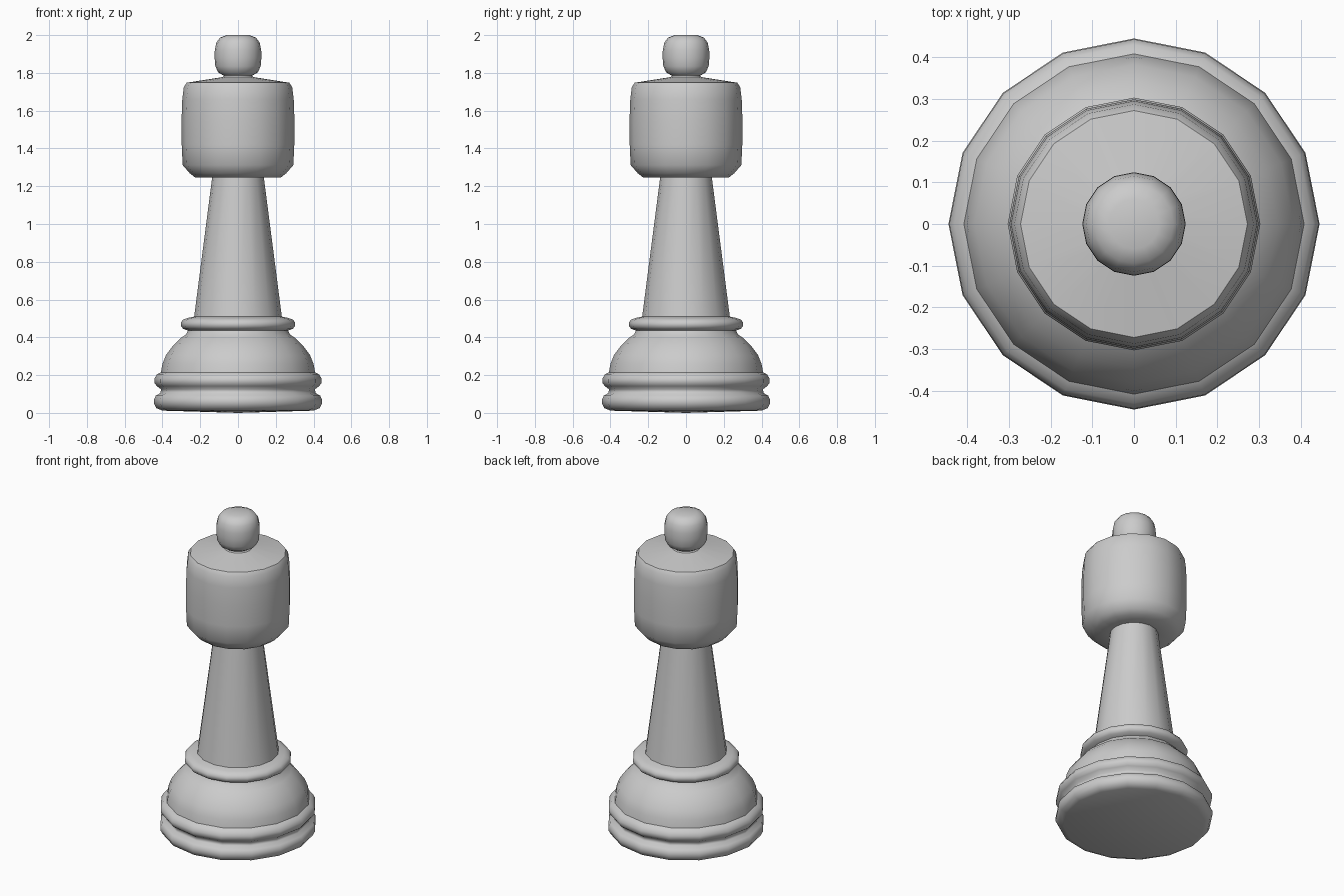
import bpy
from math import cos, sin, pi, radians

SIDES = 16


def lathe(name, profile, angle=40):
    """Revolve (radius, z) points around z; radius 0 makes a pole."""
    verts, faces, rings = [], [], []
    for r, z in profile:
        n = 1 if r == 0 else SIDES
        rings.append([len(verts) + i for i in range(n)])
        verts += [(r * cos(2 * pi * i / SIDES), r * sin(2 * pi * i / SIDES), z) for i in range(n)]
    for a, b in zip(rings, rings[1:]):
        for i in range(SIDES):
            j = (i + 1) % SIDES
            if len(a) == 1:
                faces.append((a[0], b[j], b[i]))
            elif len(b) == 1:
                faces.append((a[i], a[j], b[0]))
            else:
                faces.append((a[i], a[j], b[j], b[i]))
    mesh = bpy.data.meshes.new(name)
    mesh.from_pydata(verts, [], faces)
    obj = bpy.data.objects.new(name, mesh)
    bpy.context.collection.objects.link(obj)
    bpy.ops.object.select_all(action='DESELECT')
    obj.select_set(True)
    bpy.context.view_layer.objects.active = obj
    bpy.ops.object.shade_smooth_by_angle(angle=radians(angle))
    return obj


# Foot: two rounded mouldings with a groove between
lathe("foot", [(0, 0), (0.40, 0.012), (0.432, 0.025), (0.445, 0.05), (0.445, 0.07),
               (0.435, 0.092), (0.41, 0.105), (0.408, 0.125), (0.43, 0.142),
               (0.443, 0.16), (0.443, 0.18), (0.43, 0.203), (0.408, 0.215)], 60)

# Dome above the foot
lathe("dome", [(0.408, 0.215), (0.40, 0.26), (0.382, 0.305), (0.345, 0.355),
               (0.305, 0.395), (0.275, 0.415), (0.265, 0.435)])

# Collar ring
lathe("collar", [(0.265, 0.435), (0.29, 0.445), (0.303, 0.46), (0.303, 0.477),
                 (0.292, 0.493), (0.265, 0.503), (0.232, 0.51)], 60)

# Tapered stem
lathe("stem", [(0.232, 0.51), (0.137, 1.245)])

# Drum-shaped head with bevelled bottom and shallow cone top
lathe("head", [(0.137, 1.245), (0.225, 1.245), (0.255, 1.268), (0.293, 1.312),
               (0.298, 1.42), (0.299, 1.55), (0.295, 1.66), (0.287, 1.725),
               (0.272, 1.748), (0.08, 1.778)])

# Ball finial
lathe("finial", [(0.08, 1.778), (0.075, 1.785), (0.105, 1.803), (0.12, 1.835),
                 (0.124, 1.88), (0.123, 1.92), (0.115, 1.96), (0.095, 1.987),
                 (0.06, 2.0), (0, 2.0)], 60)
